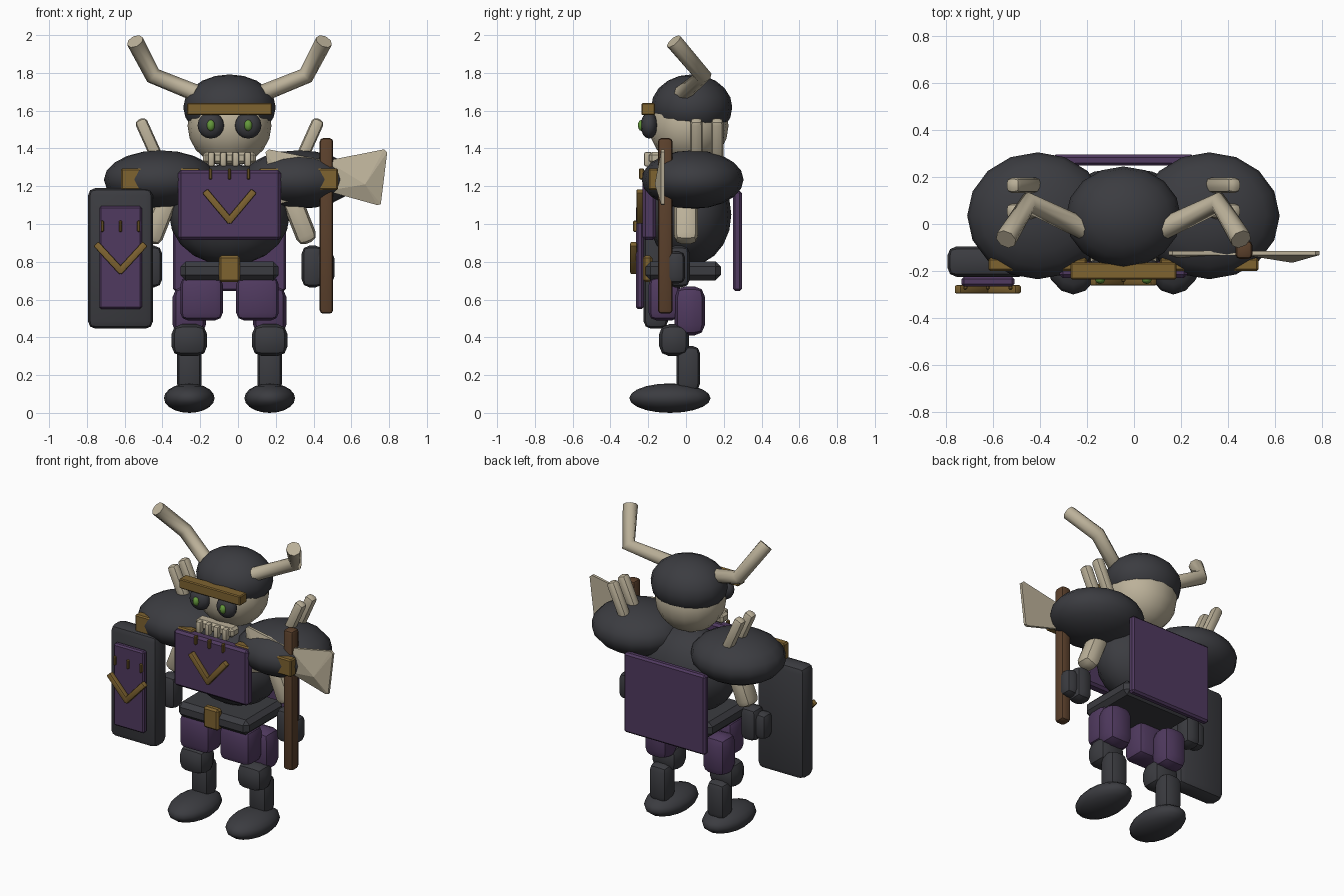
import bpy, bmesh, math
from mathutils import Vector

if "Cube" in bpy.data.objects:
    bpy.data.objects.remove(bpy.data.objects["Cube"])

AXIS = -0.045  # x of the body's mirror plane


def material(name, rgb):
    m = bpy.data.materials.new(name)
    m.diffuse_color = (*rgb, 1)
    m.use_nodes = True
    m.node_tree.nodes["Principled BSDF"].inputs["Base Color"].default_value = m.diffuse_color
    return m


DARK = material("charcoal", (0.044, 0.045, 0.052))
BONE = material("bone", (0.50, 0.44, 0.32))
PURPLE = material("purple", (0.080, 0.042, 0.115))
GOLD = material("old gold", (0.21, 0.125, 0.03))
WOOD = material("wood", (0.105, 0.052, 0.025))
GREEN = material("glowing green", (0.13, 0.32, 0.045))


def finish(bm, name, mat, angle=35):
    bmesh.ops.recalc_face_normals(bm, faces=bm.faces)
    me = bpy.data.meshes.new(name)
    bm.to_mesh(me)
    bm.free()
    me.materials.append(mat)
    ob = bpy.data.objects.new(name, me)
    bpy.context.collection.objects.link(ob)
    bpy.ops.object.select_all(action='DESELECT')
    ob.select_set(True)
    bpy.context.view_layer.objects.active = ob
    bpy.ops.object.shade_smooth_by_angle(angle=math.radians(angle))
    return ob


def ball(name, mat, c, r, seg=16, rings=10):
    bm = bmesh.new()
    bmesh.ops.create_uvsphere(bm, u_segments=seg, v_segments=rings, radius=1)
    bmesh.ops.scale(bm, vec=r, verts=bm.verts)
    ob = finish(bm, name, mat, 60)
    ob.location = c
    return ob


def box(name, mat, c, size, bevel=0.01, seg=1, tilt=0.0):
    """Bevelled block; tilt leans it about the y axis."""
    bm = bmesh.new()
    bmesh.ops.create_cube(bm, size=1)
    bmesh.ops.scale(bm, vec=size, verts=bm.verts)
    bmesh.ops.bevel(bm, geom=bm.edges[:], offset=bevel, segments=seg,
                    profile=0.5, affect='EDGES')
    ob = finish(bm, name, mat, 30)
    ob.location = c
    ob.rotation_euler = (0, tilt, 0)
    return ob


def bar(name, mat, a, b, w, d, bevel):
    """Bevelled block running from a to b in the xz plane."""
    a, b = Vector(a), Vector(b)
    v = b - a
    return box(name, mat, (a + b) / 2, (w, d, v.length), bevel, 2,
               math.atan2(v.x, v.z))


def tube(name, mat, pts, radius):
    cu = bpy.data.curves.new(name, 'CURVE')
    cu.dimensions = '3D'
    cu.bevel_depth, cu.bevel_resolution, cu.use_fill_caps = radius, 2, True
    sp = cu.splines.new('POLY')
    sp.points.add(len(pts) - 1)
    for p, q in zip(sp.points, pts):
        p.co = (*q, 1)
    cu.materials.append(mat)
    ob = bpy.data.objects.new(name, cu)
    bpy.context.collection.objects.link(ob)
    return ob


def emblem(name, x, y, z, half, drop):
    """Gold V made of two slanted bars."""
    for s in (-1, 1):
        bar(name, GOLD, (x + s * half, y, z), (x - s * 0.008, y, z - drop),
            0.036, 0.035, 0.007)


# Head: skull, helmet, brow band, jaw
ball("skull", BONE, (AXIS, 0.015, 1.52), (0.222, 0.21, 0.215))
ball("helmet", DARK, (AXIS, 0.03, 1.617), (0.245, 0.215, 0.175))
box("brow_band", GOLD, (AXIS, -0.20, 1.608), (0.45, 0.072, 0.064), 0.006)
box("jaw", BONE, (AXIS, -0.155, 1.35), (0.28, 0.08, 0.062), 0.015)
for i in range(4):
    box("tooth", BONE, (AXIS - 0.096 + i * 0.064, -0.20, 1.343),
        (0.036, 0.045, 0.078), 0.012, 2)

# Torso, chest plate, cape, belt
ball("torso", DARK, (AXIS, 0.02, 1.05), (0.32, 0.22, 0.27))
box("chest_plate", PURPLE, (AXIS, -0.195, 1.10), (0.545, 0.07, 0.37), 0.015)
emblem("chest_emblem", AXIS, -0.245, 1.175, 0.13, 0.165)
for i in (-1, 0, 1):
    box("chest_stud", GOLD, (AXIS + i * 0.1, -0.235, 1.265),
        (0.017, 0.025, 0.06), 0.005)
box("cape", PURPLE, (AXIS, 0.272, 0.91), (0.60, 0.048, 0.53), 0.012)
box("belt", DARK, (AXIS, -0.015, 0.752), (0.52, 0.40, 0.10), 0.028)
box("buckle", GOLD, (AXIS, -0.203, 0.762), (0.112, 0.05, 0.14), 0.012)

# Paired parts
for s in (-1, 1):
    def X(d):
        return AXIS + s * d

    # Face and horns
    ball("eye_socket", DARK, (X(0.099), -0.195, 1.522), (0.07, 0.045, 0.07), 12, 8)
    ball("eye", GREEN, (X(0.099), -0.235, 1.522), (0.022, 0.02, 0.03), 10, 6)
    tube("horn", BONE, [(X(0.17), -0.02, 1.69), (X(0.405), 0.09, 1.785),
                        (X(0.50), -0.065, 1.967)], 0.046)
    # Shoulders with bands and spikes
    ball("shoulder", DARK, (X(0.365), 0.035, 1.235), (0.30, 0.27, 0.155))
    box("shoulder_band", GOLD, (X(0.365), -0.172, 1.237), (0.42, 0.055, 0.115), 0.008)
    for y in (0.055, 0.165):
        bar("shoulder_spike", BONE, (X(0.36), y, 1.30), (X(0.475), y, 1.555),
            0.066, 0.066, 0.024)
    # Arms
    bar("arm", BONE, (X(0.31), 0.0, 1.18), (X(0.42), 0.0, 0.90), 0.11, 0.125, 0.04)
    d = 0.44 if s > 0 else 0.415
    box("fist", DARK, (X(d), -0.04, 0.775), (0.115, 0.12, 0.22), 0.04, 2)
    box("fingers", DARK, (X(d + 0.065), -0.055, 0.77), (0.10, 0.10, 0.17), 0.035, 2)
    # Legs
    box("hip_pad", PURPLE, (X(0.148), -0.115, 0.605), (0.225, 0.165, 0.23), 0.04, 2)
    box("thigh", PURPLE, (X(0.213), 0.02, 0.54), (0.175, 0.16, 0.26), 0.055, 2)
    box("knee", DARK, (X(0.213), -0.063, 0.385), (0.19, 0.16, 0.17), 0.055, 2)
    box("shin", DARK, (X(0.213), 0.012, 0.235), (0.132, 0.125, 0.24), 0.04, 2)
    ball("foot", DARK, (X(0.213), -0.085, 0.078), (0.134, 0.215, 0.078))

# Shield
SX = -0.622
box("shield", DARK, (SX, -0.16, 0.818), (0.345, 0.13, 0.745), 0.04, 2)
box("shield_panel", PURPLE, (SX, -0.245, 0.823), (0.225, 0.04, 0.545), 0.01)
emblem("shield_emblem", SX, -0.278, 0.895, 0.13, 0.15)
for i in (-1, 0, 1):
    box("shield_stud", GOLD, (SX + i * 0.096, -0.265, 0.988),
        (0.017, 0.03, 0.06), 0.005)

# Double axe: shaft and two ridged blades
AX, AY = 0.468, -0.11
box("axe_shaft", WOOD, (AX, AY, 0.99), (0.072, 0.078, 0.93), 0.02, 2)
for s in (-1, 1):
    bm = bmesh.new()
    outline = [(0.0, 1.335), (0.305, 1.395), (0.322, 1.38), (0.288, 1.105),
               (0.27, 1.1), (0.0, 1.175)]
    rims = [[bm.verts.new((AX + s * x, y, z)) for x, z in outline]
            for y in (-0.132, -0.114)]
    apex = bm.verts.new((AX + s * 0.205, -0.165, 1.21))
    for i in range(len(outline)):
        j = (i + 1) % len(outline)
        bm.faces.new((rims[0][i], rims[0][j], rims[1][j], rims[1][i]))
        bm.faces.new((rims[0][j], rims[0][i], apex))
    bm.faces.new(rims[1])
    finish(bm, "axe_blade", BONE, 5)
